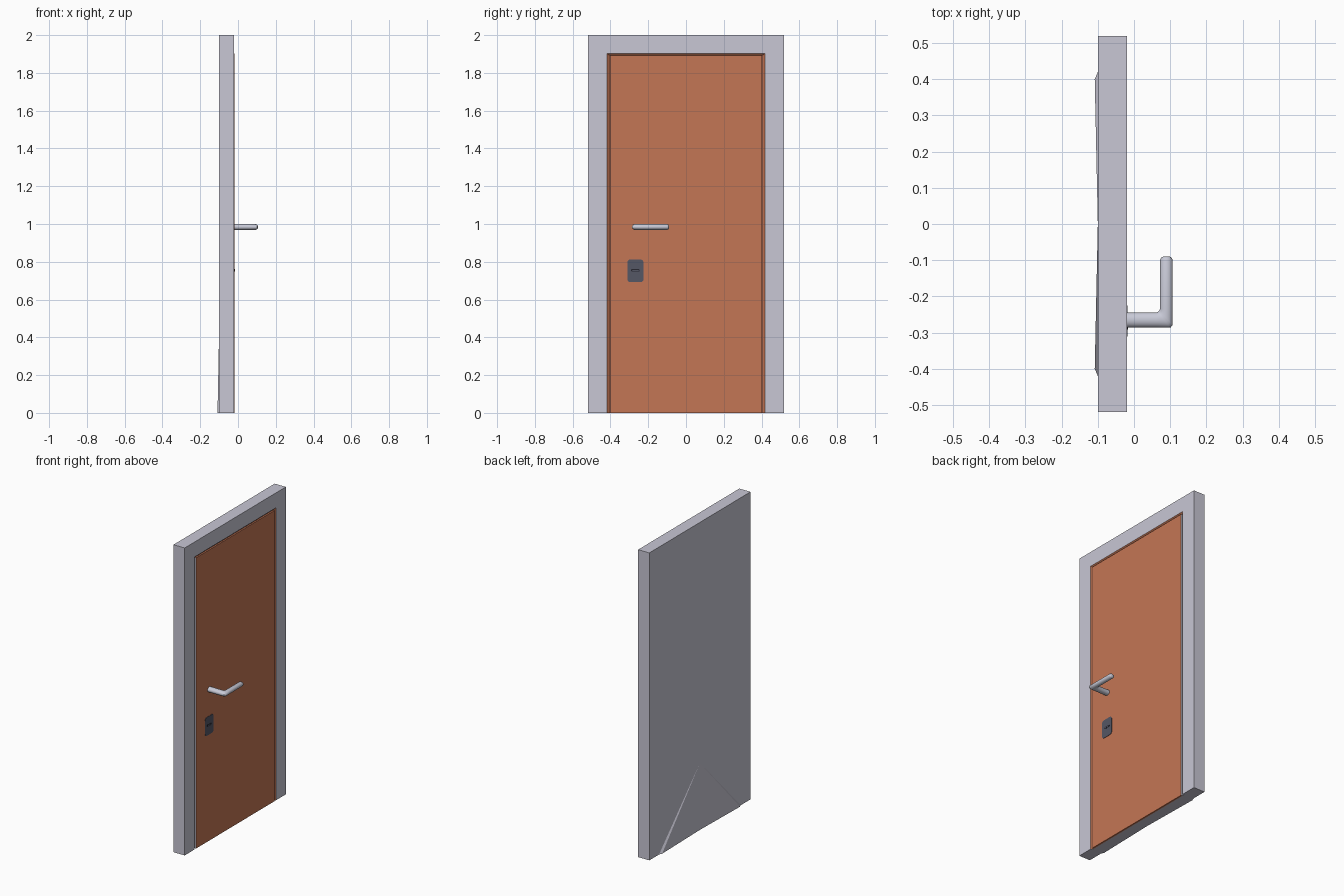
import bpy, bmesh, math

if "Cube" in bpy.data.objects:
    bpy.data.objects.remove(bpy.data.objects["Cube"])


def material(name, rgb):
    m = bpy.data.materials.new(name)
    m.diffuse_color = (*rgb, 1)
    m.use_nodes = True
    m.node_tree.nodes["Principled BSDF"].inputs["Base Color"].default_value = m.diffuse_color
    return m


GREY = material("frame_grey", (0.58, 0.57, 0.66))
ORANGE = material("door_orange", (0.55, 0.18, 0.09))
DARK = material("lock_dark", (0.09, 0.095, 0.13))
BLACK = material("keyhole_black", (0.02, 0.02, 0.03))
STEEL = material("handle_steel", (0.58, 0.59, 0.68))


def finish(name, bm, *mats):
    bmesh.ops.recalc_face_normals(bm, faces=bm.faces)
    me = bpy.data.meshes.new(name)
    bm.to_mesh(me)
    bm.free()
    for m in mats:
        me.materials.append(m)
    ob = bpy.data.objects.new(name, me)
    bpy.context.collection.objects.link(ob)
    return ob


def prism(name, pts, x0, x1, mat):
    """Extrude a y/z outline along x."""
    bm = bmesh.new()
    f = bm.faces.new([bm.verts.new((x0, y, z)) for y, z in pts])
    r = bmesh.ops.extrude_face_region(bm, geom=[f])
    for v in r["geom"]:
        if isinstance(v, bmesh.types.BMVert):
            v.co.x = x1
    return finish(name, bm, mat)


def rect(y0, y1, z0, z1):
    return [(y0, z0), (y1, z0), (y1, z1), (y0, z1)]


def round_rect(cy, cz, w, h, r, n=4):
    pts = []
    for k, (sy, sz) in enumerate([(1, 1), (-1, 1), (-1, -1), (1, -1)]):
        for i in range(n + 1):
            a = math.pi / 2 * (k + i / n)
            pts.append((cy + sy * (w / 2 - r) + r * math.cos(a),
                        cz + sz * (h / 2 - r) + r * math.sin(a)))
    return pts


BACK, FRONT, FLOOR = -0.10, -0.02, -0.031
OY, OZ = 0.418, 1.903      # opening in the frame
DY, DZ = 0.403, 1.891      # door leaf

# Frame and backing wall
prism("frame", [(-0.52, 0), (-OY, 0), (-OY, OZ), (OY, OZ), (OY, 0),
                (0.52, 0), (0.52, 2), (-0.52, 2)], BACK, FRONT, GREY)
prism("back_panel", rect(-OY, OY, 0, OZ), BACK, FLOOR, GREY)

# Sloping lining around the door
bm = bmesh.new()
outer = [bm.verts.new((FRONT + 0.0005, y, z)) for y, z in
         [(-OY, 0), (-OY, OZ), (OY, OZ), (OY, 0)]]
inner = [bm.verts.new((FLOOR + 0.001, y, z)) for y, z in
         [(-DY, 0), (-DY, DZ), (DY, DZ), (DY, 0)]]
for i in range(3):
    bm.faces.new([outer[i], inner[i], inner[i + 1], outer[i + 1]])
lining = finish("door_lining", bm, ORANGE)
if lining.data.polygons[0].normal.x < 0:
    lining.data.flip_normals()

# Door leaf: orange front, grey side edges
door = prism("door", rect(-DY, DY, 0, DZ), FLOOR, FRONT, ORANGE)
door.data.materials.append(GREY)
for p in door.data.polygons:
    p.material_index = 1 if abs(p.normal.y) > 0.5 else 0

# Shallow ridges low on the back
bm = bmesh.new()
for s in (-1, 1):
    peak, edge, top, mid = [bm.verts.new(c) for c in (
        (-0.1085, s * 0.40, 0), (BACK, s * 0.42, 0),
        (BACK, 0, 0.435), (BACK, 0, 0))]
    for f in ((peak, edge, top), (peak, top, mid), (peak, mid, edge), (edge, mid, top)):
        bm.faces.new(f)
finish("back_ridges", bm, GREY)

# Lock plate and keyhole
prism("lock_plate", round_rect(-0.268, 0.752, 0.086, 0.12, 0.016), FRONT - 0.002, FRONT + 0.002, DARK)
prism("keyhole_rim", round_rect(-0.268, 0.755, 0.046, 0.013, 0.006), FRONT, FRONT + 0.003, BLACK)
prism("keyhole", round_rect(-0.268, 0.755, 0.036, 0.005, 0.0024), FRONT, FRONT + 0.0036, DARK)

# Lever handle: oval rings given by outer point, inner point and half height
rings = [
    ((-0.03, -0.286), (-0.03, -0.245), 0.017),
    ((0.062, -0.286), (0.062, -0.245), 0.016),
    ((0.101, -0.286), (0.066, -0.243), 0.016),
    ((0.107, -0.279), (0.070, -0.239), 0.0155),
    ((0.107, -0.235), (0.072, -0.235), 0.015),
    ((0.107, -0.100), (0.072, -0.100), 0.015),
    ((0.104, -0.093), (0.075, -0.093), 0.012),
    ((0.098, -0.090), (0.081, -0.090), 0.007),
]
bm = bmesh.new()
N, loops = 20, []
for (ax, ay), (bx, by), h in rings:
    loop = []
    for i in range(N):
        a = 2 * math.pi * i / N
        t = 0.5 + 0.5 * math.cos(a)
        loop.append(bm.verts.new((bx + (ax - bx) * t, by + (ay - by) * t,
                                  0.984 + h * math.sin(a))))
    loops.append(loop)
for p, q in zip(loops, loops[1:]):
    for i in range(N):
        j = (i + 1) % N
        bm.faces.new([p[i], p[j], q[j], q[i]])
bm.faces.new(loops[0])
bm.faces.new(loops[-1])
handle = finish("door_handle", bm, STEEL)
bpy.context.view_layer.objects.active = handle
handle.select_set(True)
bpy.ops.object.shade_smooth_by_angle(angle=math.radians(40))
